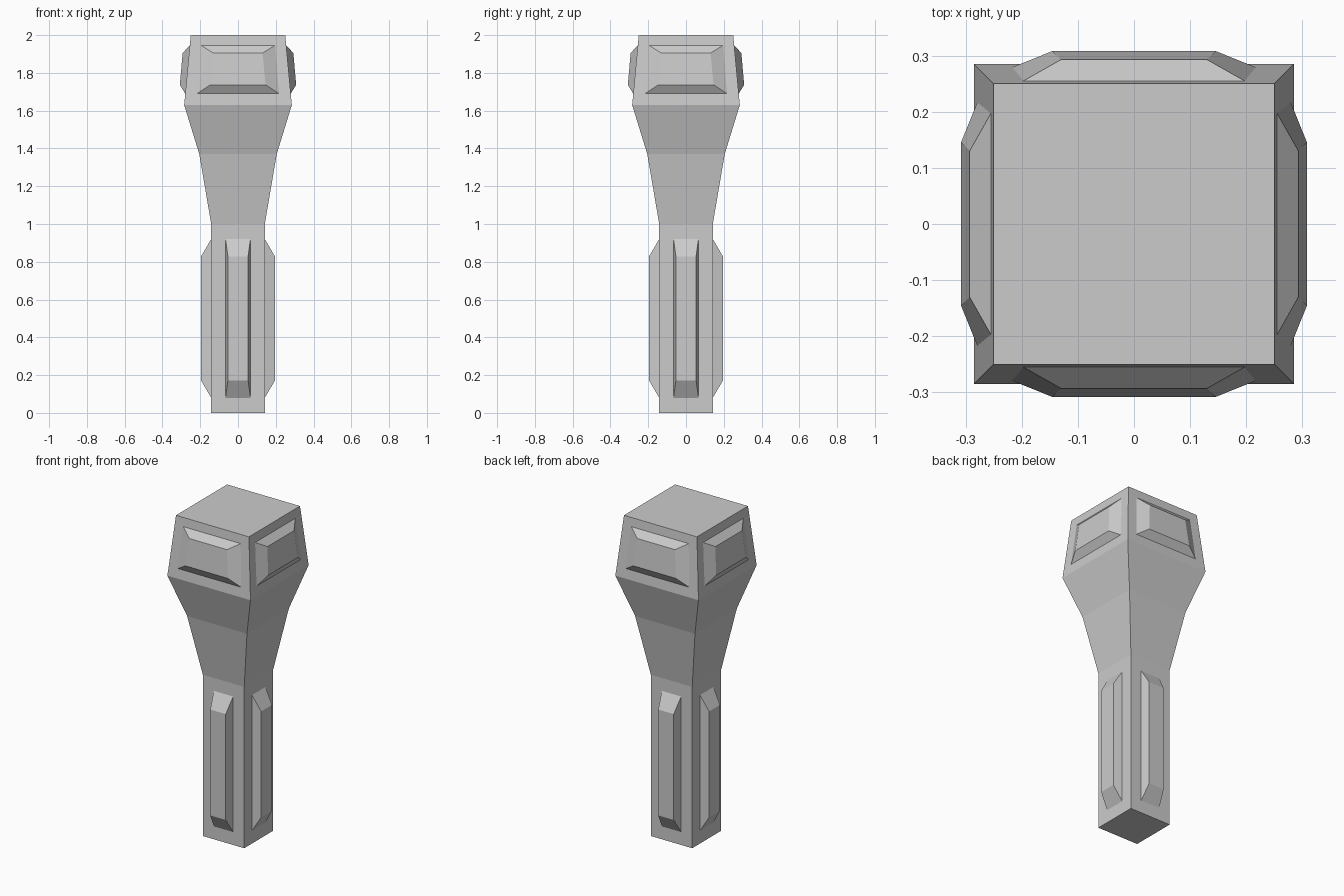
import bpy
from math import pi
from mathutils import Matrix

if "Cube" in bpy.data.objects:
    bpy.data.objects.remove(bpy.data.objects["Cube"])


def make_object(name, verts, faces):
    mesh = bpy.data.meshes.new(name)
    mesh.from_pydata(verts, [], faces)
    mesh.validate()
    obj = bpy.data.objects.new(name, mesh)
    bpy.context.collection.objects.link(obj)
    return obj


def square_ring(w, z):
    return [(-w, -w, z), (w, -w, z), (w, w, z), (-w, w, z)]


def band(i):
    a = 4 * i
    return [(a + k, a + (k + 1) % 4, a + 4 + (k + 1) % 4, a + 4 + k) for k in range(4)]


# Square body: straight handle, flaring neck, tapering head (half width, height)
profile = [(0.142, 0), (0.142, 1.0), (0.205, 1.37), (0.285, 1.63), (0.25, 2.0)]
verts = [v for w, z in profile for v in square_ring(w, z)]
faces = [f for i in range(len(profile) - 1) for f in band(i)]
last = 4 * (len(profile) - 1)
faces += [(3, 2, 1, 0), tuple(range(last, last + 4))]
make_object("body", verts, faces)


def raised_panels(name, base, top):
    """Bevelled panel on all four sides; each loop is (half width, depth, z) bottom then top."""
    ring = []
    for (w0, d0, z0), (w1, d1, z1) in (base, top):
        ring += [(-w0, -d0, z0), (w0, -d0, z0), (w1, -d1, z1), (-w1, -d1, z1)]
    for side, label in enumerate(("front", "right", "back", "left")):
        obj = make_object(f"{name}_{label}", ring, band(0) + [(4, 5, 6, 7)])
        obj.data.transform(Matrix.Rotation(side * pi / 2, 4, 'Z'))


# Long ribs on the handle
raised_panels("handle_rib",
              ((0.066, 0.142, 0.08), (0.066, 0.142, 0.92)),
              ((0.053, 0.196, 0.172), (0.053, 0.196, 0.828)))

# Raised pads following the slope of the head
raised_panels("head_pad",
              ((0.217, 0.2793, 1.69), (0.197, 0.2551, 1.946)),
              ((0.146, 0.308, 1.737), (0.13, 0.293, 1.905)))
